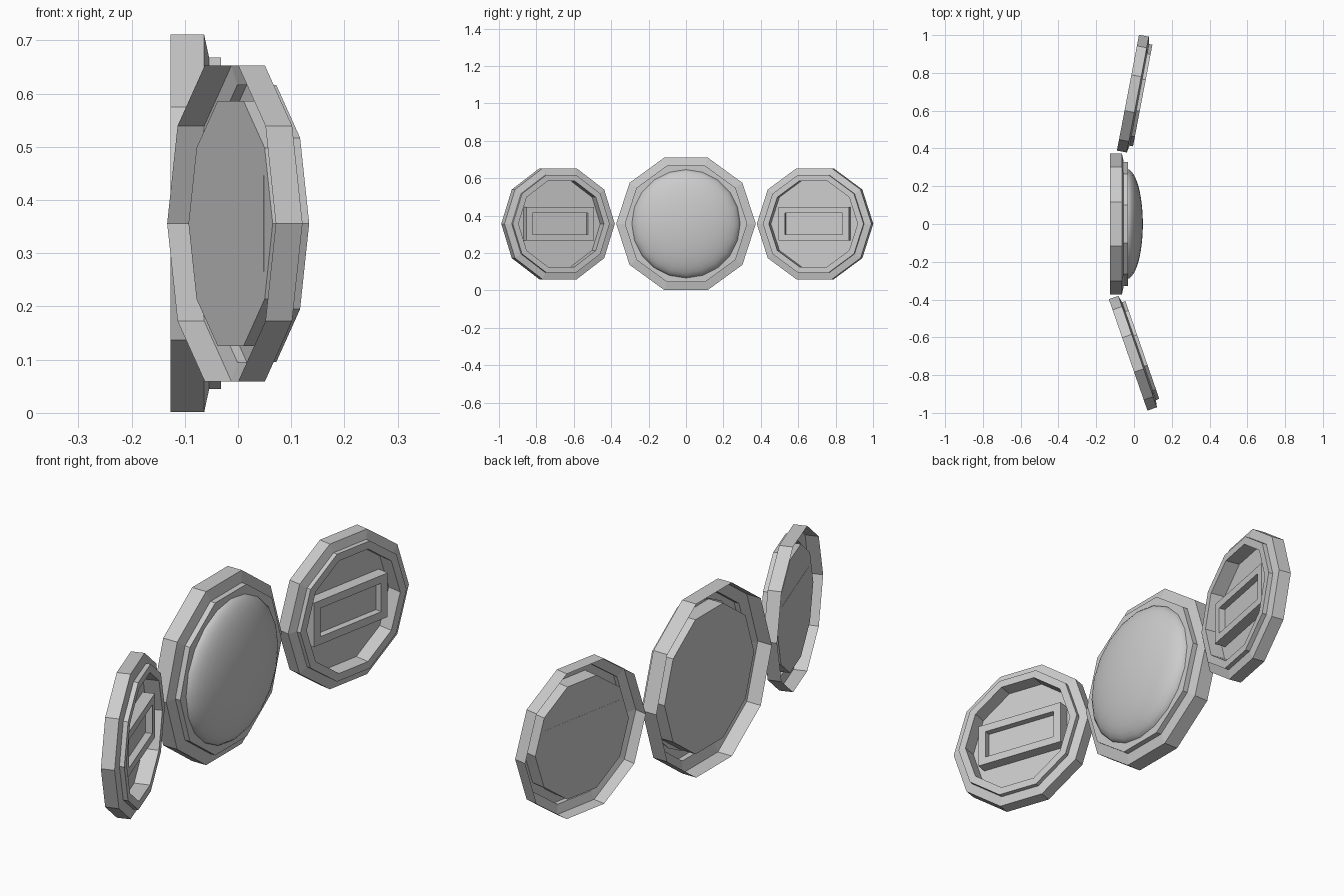
import bpy, bmesh
from math import sin, cos, pi, radians

if "Cube" in bpy.data.objects:
    bpy.data.objects.remove(bpy.data.objects["Cube"])

ZC = 0.356  # shared centre height


def finish(bm, name, loc, turn):
    bmesh.ops.recalc_face_normals(bm, faces=bm.faces)
    me = bpy.data.meshes.new(name)
    bm.to_mesh(me)
    bm.free()
    ob = bpy.data.objects.new(name, me)
    ob.location = loc
    ob.rotation_euler = (0, 0, radians(turn))
    bpy.context.collection.objects.link(ob)
    return ob


def lathe(name, profile, sides, loc, turn=0, cap_first=False):
    """Turn (radius, x) points about the x axis; the last ring is capped."""
    bm = bmesh.new()
    rings = []
    for r, x in profile:
        rings.append([bm.verts.new((x, r * cos(2 * pi * i / sides), r * sin(2 * pi * i / sides)))
                      for i in range(sides)])
    for a, b in zip(rings, rings[1:]):
        for i in range(sides):
            j = (i + 1) % sides
            bm.faces.new((a[i], a[j], b[j], b[i]))
    bm.faces.new(rings[-1])
    if cap_first:
        bm.faces.new(rings[0])
    return finish(bm, name, loc, turn)


def medallion(name, R, loc, turn):
    """Ten-sided stepped rim, open at the back, with a recessed plate."""
    prof = [(1, 0), (1, .17), (.878, .195), (.878, .255), (.775, .255), (.775, .058)]
    return lathe(name, [(r * R, x * R) for r, x in prof], 10, loc, turn)


def tray(name, loc, turn):
    """Rectangular raised frame with a sunken floor."""
    bm = bmesh.new()
    steps = [(.191, .09, .0175), (.191, .09, .065), (.157, .058, .065), (.157, .058, .038)]
    rings = [[bm.verts.new((x, sy * y, sz * z)) for sy, sz in ((-1, -1), (1, -1), (1, 1), (-1, 1))]
             for y, z, x in steps]
    for a, b in zip(rings, rings[1:]):
        for i in range(4):
            j = (i + 1) % 4
            bm.faces.new((a[i], a[j], b[j], b[i]))
    bm.faces.new(rings[0])
    bm.faces.new(rings[-1])
    return finish(bm, name, loc, turn)


# centre medallion
centre = (-0.127, 0, ZC)
medallion("centre_medallion", 0.373, centre, 0)

# smooth domed boss in the centre
N = 10
dome_prof = [(0.292 * cos(k * pi / 2 / N), 0.087 + 0.087 * sin(k * pi / 2 / N)) for k in range(N)]
dome_prof.append((0.004, 0.174))
dome = lathe("centre_dome", dome_prof, 20, centre, cap_first=True)
bpy.context.view_layer.objects.active = dome
dome.select_set(True)
bpy.ops.object.shade_smooth_by_angle(angle=radians(40))

# side medallions, each swung forward
for side, loc, turn in (("left", (-0.031, -0.693, ZC), 19.1),
                        ("right", (-0.032, 0.695, ZC), -10.8)):
    medallion(side + "_medallion", 0.312, loc, turn)
    tray(side + "_frame", loc, turn)
